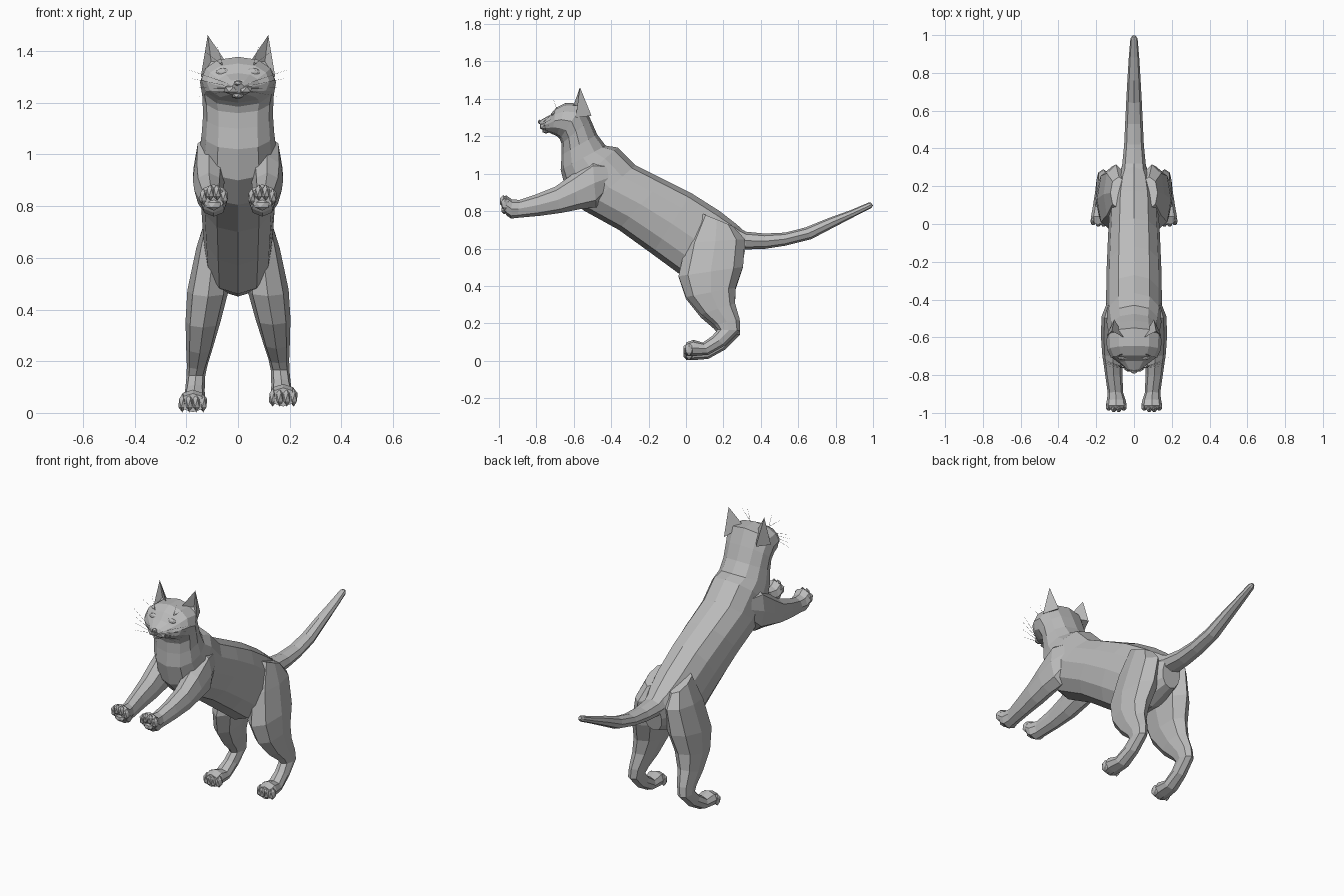
import bpy, bmesh, math
from mathutils import Vector

grey = bpy.data.materials.new("grey")
grey.diffuse_color = (0.5, 0.5, 0.5, 1)


def finish(name, bm):
    bmesh.ops.recalc_face_normals(bm, faces=bm.faces[:])
    me = bpy.data.meshes.new(name)
    bm.to_mesh(me)
    bm.free()
    me.materials.append(grey)
    ob = bpy.data.objects.new(name, me)
    bpy.context.collection.objects.link(ob)
    return ob


def loft(name, rings, n=10, side=1, lift=None):
    """Each ring: (y, z) of one edge, (y, z) of the opposite edge, centre x, half width."""
    bm = bmesh.new()
    loops = []
    for y0, z0, y1, z1, x, w in rings:
        a, b = Vector((0, y0, z0)), Vector((0, y1, z1))
        c, h = (a + b) / 2, (a - b) / 2
        dz = lift(c.z) if lift else 0
        loop = []
        for i in range(n):
            t = 2 * math.pi * i / n
            s = math.sin(t)
            # slightly boxed ellipse
            p = c + h * math.cos(t) + Vector((side * (x + w * math.copysign(abs(s) ** 0.85, s)), 0, dz))
            loop.append(bm.verts.new(p))
        loops.append(loop)
    for p, q in zip(loops, loops[1:]):
        for i in range(n):
            j = (i + 1) % n
            bm.faces.new((p[i], p[j], q[j], q[i]))
    bm.faces.new(loops[0])
    bm.faces.new(loops[-1])
    return finish(name, bm)


def blob(name, loc, size, sub=1):
    bm = bmesh.new()
    bmesh.ops.create_icosphere(bm, subdivisions=sub, radius=1)
    bmesh.ops.scale(bm, vec=size, verts=bm.verts)
    bmesh.ops.translate(bm, vec=loc, verts=bm.verts)
    return finish(name, bm)


def whisker(a, b, r=0.0012):
    a, b = Vector(a), Vector(b)
    bm = bmesh.new()
    bmesh.ops.create_cone(bm, segments=3, radius1=r, radius2=r * 0.3, depth=(b - a).length)
    bmesh.ops.rotate(bm, matrix=(b - a).to_track_quat('Z', 'Y').to_matrix(), verts=bm.verts)
    bmesh.ops.translate(bm, vec=(a + b) / 2, verts=bm.verts)
    finish("whisker", bm)


# Muzzle, head, neck, chest, belly and rump in one skin
loft("body", [
    (-.785, 1.275, -.770, 1.240, 0, .025),
    (-.772, 1.290, -.755, 1.228, 0, .045),
    (-.725, 1.315, -.738, 1.222, 0, .085),
    (-.695, 1.352, -.715, 1.212, 0, .122),
    (-.645, 1.378, -.690, 1.200, 0, .142),
    (-.550, 1.375, -.675, 1.185, 0, .147),
    (-.510, 1.290, -.665, 1.160, 0, .138),
    (-.475, 1.210, -.665, 1.100, 0, .135),
    (-.430, 1.150, -.670, 1.020, 0, .140),
    (-.365, 1.140, -.640, .900, 0, .148),
    (-.270, 1.045, -.550, .805, 0, .148),
    (-.120, .970, -.360, .700, 0, .145),
    (.030, .895, -.180, .570, 0, .138),
    (.180, .800, -.030, .460, 0, .130),
    (.270, .730, .150, .450, 0, .105),
    (.330, .675, .300, .500, 0, .060)], n=12)

# Tail, sweeping up to a blunt tip
loft("tail", [
    (.22, .75, .25, .57, 0, .075),
    (.32, .69, .32, .595, 0, .062),
    (.42, .680, .42, .598, 0, .052),
    (.53, .685, .53, .615, 0, .047),
    (.64, .713, .67, .650, 0, .041),
    (.76, .762, .80, .718, 0, .034),
    (.88, .805, .90, .770, 0, .027),
    (.975, .845, .99, .815, 0, .019),
    (.990, .845, 1.0, .830, 0, .009)], n=8)

for s, label in ((-1, "right"), (1, "left")):
    # Reaching front leg, shoulder to raised paw
    loft(label + "_front_leg", [
        (-.40, 1.06, -.42, .90, .095, .045),
        (-.50, 1.08, -.48, .82, .110, .062),
        (-.61, .995, -.57, .81, .113, .062),
        (-.70, .930, -.67, .79, .113, .056),
        (-.80, .890, -.78, .775, .108, .046),
        (-.89, .860, -.90, .764, .098, .041),
        (-.93, .862, -.935, .76, .094, .050),
        (-.962, .885, -.957, .775, .094, .055),
        (-.982, .870, -.972, .795, .094, .045)], n=8, side=s)

    # Hind leg, haunch to foot; one foot is slightly raised
    lift = (lambda z: .022 * max(0, min(1, (.5 - z) / .3))) if s > 0 else None
    loft(label + "_hind_leg", [
        (.08, .79, .25, .72, .080, .045),
        (.00, .63, .315, .65, .095, .066),
        (-.04, .45, .305, .50, .116, .080),
        (.00, .33, .265, .38, .135, .068),
        (.08, .23, .262, .29, .148, .053),
        (.15, .17, .287, .20, .158, .040),
        (.17, .145, .29, .14, .163, .036),
        (.14, .110, .21, .06, .167, .038),
        (.09, .075, .12, .01, .171, .045),
        (.04, .090, .04, .003, .175, .052),
        (.00, .075, .00, .003, .175, .046)], n=8, side=s, lift=lift)

    # Toes on both paws
    for k in range(4):
        u = (k - 1.5) * .027
        drop = .008 * (k in (0, 3))
        blob("front_toe", (s * .094 + u, -.977 + drop, .853 - 2 * drop), (.017, .022, .032))
        blob("hind_toe", (s * .175 + u, .008 + drop, .038 + (.022 if s > 0 else 0)),
             (.017, .026, .036))
    blob("front_pad", (s * .094, -.972, .805), (.032, .016, .022))

    # Ear with a hollow front
    bm = bmesh.new()
    inner, outer, back, tip, hollow = [bm.verts.new((s * x, y, z)) for x, y, z in (
        (.045, -.605, 1.355), (.144, -.590, 1.300), (.105, -.505, 1.310),
        (.117, -.567, 1.462), (.104, -.560, 1.360))]
    for f in ((inner, outer, hollow), (outer, tip, hollow), (tip, inner, hollow),
              (outer, back, tip), (back, inner, tip), (inner, back, outer)):
        bm.faces.new(f)
    finish(label + "_ear", bm)

    # Face details
    blob(label + "_eye", (s * .058, -.706, 1.318), (.028, .014, .016), 2)
    blob(label + "_muzzle_pad", (s * .026, -.758, 1.252), (.032, .026, .022))
    for k in range(4):
        whisker((s * .04, -.765, 1.245 + .01 * k),
                (s * (.15 + .013 * k), -.75 + .015 * k, 1.225 + .034 * k))
    for k in range(2):
        whisker((s * .06, -.69, 1.345), (s * (.08 + .05 * k), -.69 - .02 * k, 1.42 - .02 * k))

# Nose and chin
blob("nose", (0, -.782, 1.277), (.018, .012, .012))
blob("chin", (0, -.748, 1.228), (.026, .022, .014))
